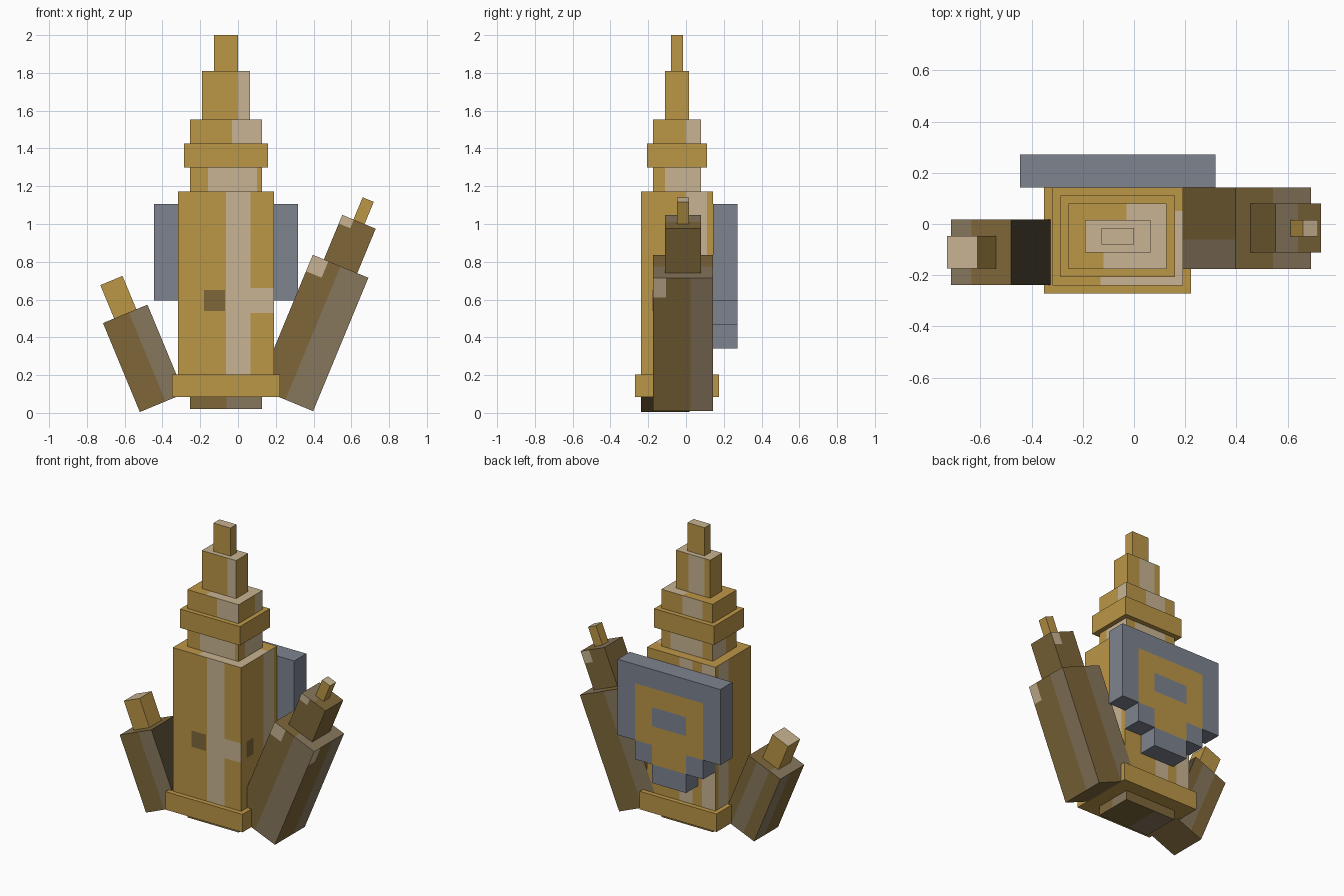
import bpy, bmesh
from math import radians
from mathutils import Vector

cube = bpy.data.objects.get("Cube")
if cube:
    bpy.data.objects.remove(cube, do_unlink=True)

# Flat colours
COLOURS = {
    "gold": (0.50, 0.305, 0.062),
    "tan": (0.578, 0.456, 0.287),
    "brown": (0.209, 0.136, 0.042),
    "taupe": (0.242, 0.184, 0.109),
    "dark_brown": (0.08, 0.062, 0.034),
    "slate": (0.205, 0.227, 0.275),
}
NAMES = list(COLOURS)
MATS = []
for name, rgb in COLOURS.items():
    m = bpy.data.materials.new(name)
    m.use_nodes = True
    m.diffuse_color = (*rgb, 1)
    m.node_tree.nodes["Principled BSDF"].inputs["Base Color"].default_value = (*rgb, 1)
    MATS.append(m)

U = 0.0637    # basic block unit
ALL = (-9, 9)  # full extent of a side


def paint(bm, regions):
    """Cut the faces along each region's bounds, then colour the cells inside it."""
    for side, a, b, colour in regions:
        axis = "xyz".index(side[1])
        normal = Vector((0, 0, 0))
        normal[axis] = 1 if side[0] == "+" else -1
        others = [i for i in range(3) if i != axis]
        for i, bounds in zip(others, (a, b)):
            for value in bounds:
                if abs(value) < 9:
                    co, no = Vector((0, 0, 0)), Vector((0, 0, 0))
                    co[i], no[i] = value, 1
                    faces = [f for f in bm.faces if f.normal.dot(normal) > 0.9]
                    geom = faces + list({e for f in faces for e in f.edges})
                    geom += list({v for f in faces for v in f.verts})
                    bmesh.ops.bisect_plane(bm, geom=geom, plane_co=co, plane_no=no, dist=1e-5)
        bm.normal_update()
        for f in bm.faces:
            c = f.calc_center_median()
            if f.normal.dot(normal) > 0.9 and all(
                    r[0] < c[i] < r[1] for i, r in zip(others, (a, b))):
                f.material_index = NAMES.index(colour)


def box(name, x, y, z, colour, regions=(), loc=(0, 0, 0), tilt=0):
    """Box from its extents along each axis, with painted regions."""
    bm = bmesh.new()
    bmesh.ops.create_cube(bm, size=1)
    for v in bm.verts:
        v.co = [r[0] if c < 0 else r[1] for c, r in zip(v.co, (x, y, z))]
    bm.normal_update()
    for f in bm.faces:
        f.material_index = NAMES.index(colour)
    paint(bm, regions)
    mesh = bpy.data.meshes.new(name)
    bm.to_mesh(mesh)
    bm.free()
    for m in MATS:
        mesh.materials.append(m)
    ob = bpy.data.objects.new(name, mesh)
    ob.location = loc
    ob.rotation_euler.y = radians(tilt)
    bpy.context.collection.objects.link(ob)
    return ob


def tier(name, half_x, half_y, z, colour, regions=()):
    """Tower block centred on the tower axis; half sizes are in units."""
    cx, cy = -U, -0.048
    return box(name, (cx - half_x * U, cx + half_x * U),
               (cy - half_y * U, cy + half_y * U), z, colour, regions)


# Tower, from the foot up
tier("foot", 3, 2, (0.02, 0.083), "brown", [
    ("-y", (-0.06, 9), ALL, "taupe"),
    ("+x", (-0.05, 9), ALL, "taupe"),
    ("-z", (-9, -0.1), ALL, "taupe")])
tier("base_collar", 4.5, 3.5, (0.083, 0.204), "gold")
tier("column", 4, 3, (0.204, 1.171), "gold", [
    ("-y", (-0.064, 0.065), ALL, "tan"),
    ("-y", (0.065, 9), (0.53, 0.66), "tan"),
    ("-y", (-0.18, -0.07), (0.54, 0.65), "brown"),
    ("+x", (0.0, 0.11), ALL, "tan"),
    ("+x", (-0.18, -0.11), (0.54, 0.65), "brown"),
    ("-x", (0.0, 0.11), ALL, "tan"),
    ("+y", (-9, -0.22), ALL, "tan"),
    ("+y", (-0.15, -0.05), ALL, "tan"),
    ("+z", (-0.13, 9), (-9, -0.17), "tan"),
    ("+z", (0.13, 9), (-9, 0.05), "tan")])
tier("neck", 3, 2, (1.171, 1.3), "gold", [
    ("-y", (-0.16, 0.10), ALL, "tan"),
    ("+x", (-0.11, 9), ALL, "tan"),
    ("+y", (-0.18, 0.06), ALL, "tan"),
    ("-x", (-0.06, 9), ALL, "tan")])
tier("neck_ring", 3.5, 2.5, (1.3, 1.427), "gold")
tier("shoulder", 3, 2, (1.427, 1.554), "gold", [
    ("-y", (-0.033, 9), ALL, "tan"),
    ("+x", (0.0, 9), ALL, "tan"),
    ("+y", (-0.18, -0.03), ALL, "tan"),
    ("+z", (-0.12, 9), (-9, -0.11), "tan"),
    ("+z", (-0.03, 9), ALL, "tan")])
tier("upper_block", 2, 1, (1.554, 1.81), "gold", [
    ("-y", (0.0, 9), ALL, "tan"),
    ("+y", (-0.15, -0.03), ALL, "tan"),
    ("+z", ALL, ALL, "tan")])
tier("tip", 1, 0.5, (1.81, 2.0), "gold", [("+z", ALL, ALL, "tan")])

# Stepped back plate with a keyhole-shaped inlay
PLATE_Y = (0.143, 0.272)
CX = -U


def span(half):
    return (CX - half * U, CX + half * U)


box("plate_panel", span(6), PLATE_Y, (0.595, 1.105), "slate", [
    ("+y", span(4), (-9, 1.105 - 2 * U), "gold"),
    ("+y", span(2), (1.105 - 6 * U, 1.105 - 4 * U), "slate")])
box("plate_step", span(4), PLATE_Y, (0.466, 0.595), "slate",
    [("+y", span(2), ALL, "gold")])
box("plate_foot", span(2), PLATE_Y, (0.34, 0.466), "slate")


def shard(name, loc, tilt, tiers):
    """Leaning stack of boxes; each tier is part, width, height, colour, regions."""
    z = 0
    for part, width, height, colour, regions in tiers:
        h = width * U / 2
        box(f"{name}_{part}", (-h, h), (-h, h), (z, z + height * U), colour,
            regions, loc, tilt)
        z += height * U


# Leaning shards on both sides
shard("left_shard", (0.2506, -0.016, 0.07), 22.5, [
    ("base", 5, 12, "brown", [
        ("-y", (0.0, 9), ALL, "taupe"),
        ("-y", (-9, -0.07), (0.67, 9), "tan"),
        ("+x", (0.04, 9), ALL, "taupe"),
        ("+x", (-9, -0.09), (0.65, 9), "tan"),
        ("+y", (-9, -0.03), ALL, "taupe"),
        ("-x", (-9, -0.045), ALL, "taupe"),
        ("+z", (0.0, 9), ALL, "taupe")]),
    ("middle", 3, 4, "brown", [
        ("-y", (-9, -0.03), (0.97, 9), "tan"),
        ("+y", (0.03, 9), (0.94, 9), "tan"),
        ("+z", (-9, 0.0), ALL, "taupe")]),
    ("tip", 1, 2, "gold", [("+z", ALL, ALL, "tan")])])
shard("right_shard", (-0.402, -0.11, 0.0534), -22.5, [
    ("base", 4, 8, "brown", [
        ("-y", (0.02, 9), ALL, "taupe"),
        ("+y", (-0.04, 0.06), ALL, "taupe"),
        ("-x", (0.02, 9), ALL, "taupe"),
        ("+x", ALL, ALL, "dark_brown"),
        ("+z", (-9, -0.04), ALL, "taupe")]),
    ("tip", 2, 3, "gold", [("+z", ALL, ALL, "tan")])])
